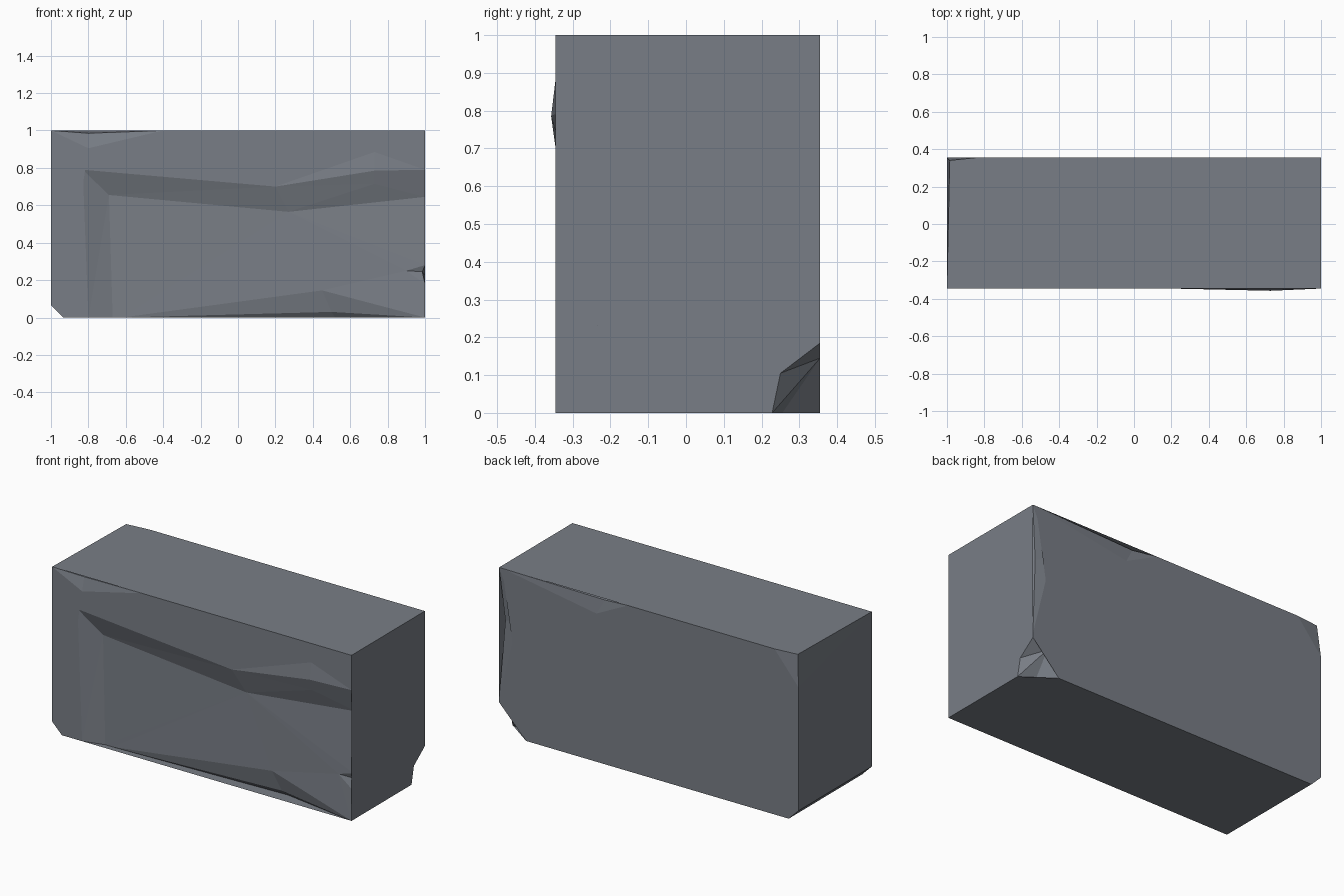
import bpy, bmesh

if "Cube" in bpy.data.objects:
    bpy.data.objects.remove(bpy.data.objects["Cube"])

F, K = -0.345, 0.355          # front and back planes
bm = bmesh.new()
cache = {}


def vert(p):
    key = tuple(round(c, 4) for c in p)
    if key not in cache:
        cache[key] = bm.verts.new(key)
    return cache[key]


def wall(*points):
    """One polygon through the points, repeated neighbours dropped."""
    loop = []
    for p in points:
        v = vert(p)
        if v not in loop:
            loop.append(v)
    bm.faces.new(loop)


def chip(a, m, b, p, q):
    """Broken edge from a to b: m is the worn edge, p and q lie on the two walls.
    Returns the outline left on each wall."""
    for tri in ((a, p, m), (p, b, m), (b, q, m), (q, a, m)):
        wall(*tri)
    return [a, p, b], [a, q, b]


# Block corners (lower left edge is bevelled)
FLT, FRT, BRT, BLT = (-1, F, 1), (1, F, 1), (1, K, 1), (-0.985, 0.34, 1)
FRB, FLL, FLB = (1, F, 0), (-1, F, 0.065), (-0.935, F, 0)
BLL, BLB = (-1, K, 0.065), (-0.935, K, 0)
BL_side, BL_top = (-1, K, 0.81), (-0.84, K, 1)

# Chips along the top edges
tf_top, tf_front = chip(FLT, (-0.8, -0.325, 0.985), (-0.4, F, 1), (-0.8, -0.25, 1), (-0.8, F, 0.905))
tr_top, tr_right = chip((1, -0.22, 1), (0.98, -0.155, 0.985), (1, -0.11, 1), (0.84, -0.12, 1), (1, -0.152, 0.85))
t1_top, t1_back = chip((0.98, K, 1), (0.3, 0.343, 0.985), (0.14, K, 1), (0.19, 0.2, 1), (0.35, K, 0.895))
t2_top, t2_back = chip((-0.34, K, 1), (-0.52, 0.34, 0.985), BL_top, (-0.52, 0.285, 1), (-0.53, K, 0.86))

# Chips along the upright edges
bl_left, bl_back = chip(BL_side, (-0.985, 0.343, 0.62), (-1, K, 0.1), (-1, 0.28, 0.65), (-0.89, K, 0.61))
br_right, br_back = chip(BRT, (0.97, 0.338, 0.68), (1, K, 0.21), (1, 0.257, 0.63), (0.875, K, 0.71))
fl_left, fl_front = chip((-1, F, 0.69), (-0.965, -0.315, 0.62), (-1, F, 0.55), (-1, -0.24, 0.59), (-0.96, F, 0.605))
fr_right, fr_front = chip((1, -0.326, 0.28), (0.985, -0.315, 0.245), (1, -0.333, 0.18), (1, -0.223, 0.225), (0.9, -0.326, 0.25))

# Chips along the bottom edges
bb_bottom, bb_back = chip((0.28, K, 0), (0.22, 0.325, 0.02), (0.17, K, 0), (0.375, 0.08, 0), (0.27, K, 0.5))
fb_bottom, fb_front = chip((-0.62, -0.31, 0), (0.5, -0.295, 0.03), FRB, (0.52, -0.27, 0), (0.45, -0.318, 0.145))

# Broken lower back right corner, a fan around one point
hub = (0.9, K, 0.145)
rim = [(1, K, 0.185), (1, 0.25, 0.105), (1, 0.228, 0), (0.9, 0.255, 0), (0.82, K, 0)]
for a, b in zip(rim, rim[1:]):
    wall(hub, a, b)

# Front ledge, its bulge and the sunken panel below
l1, l2, l3 = (-0.83, F, 0.79), (0.2, F, 0.70), (1, F, 0.79)
l4, l5, l6 = (1, -0.302, 0.645), (0.27, -0.305, 0.565), (-0.69, -0.302, 0.655)
l7, l8 = (-0.8, F, 0), (-0.67, -0.31, 0)
tip, brow, chin = (0.73, -0.357, 0.785), (0.73, F, 0.885), (0.73, -0.336, 0.715)
for a, b in ((brow, l3), (brow, l2), (chin, l3), (chin, l2)):
    wall(tip, a, b)
wall(l1, l2, l5, l6)
wall(l2, chin, l5)
wall(chin, l3, l4, l5)
wall(l1, l6, l8, l7)
wall(l6, l5, l4, *fr_front, FRB, *fb_front[::-1], l8)

# Main walls
wall(*tf_front, FRT, l3, brow, l2, l1, l7, FLB, FLL, *fl_front[::-1])
wall(*tf_top, FRT, *tr_top, BRT, *t1_top, *t2_top, BLT)
wall(FRB, *fr_right[::-1], l4, l3, FRT, *tr_right, *br_right, *rim[:3])
wall(BRT, *t1_back, *t2_back, *bl_back, BLL, BLB, *bb_back[::-1], rim[4], hub, rim[0], *br_back[::-1])
wall(FLB, l7, l8, *fb_bottom, FRB, *rim[2:], *bb_bottom, BLB)
wall(FLT, *fl_left, FLL, BLL, *bl_left[::-1])
wall(FLL, FLB, BLB, BLL)
wall(FLT, BLT, BL_side)
wall(BLT, BL_top, BL_side)

bmesh.ops.triangulate(bm, faces=bm.faces[:], ngon_method='EAR_CLIP')
bmesh.ops.recalc_face_normals(bm, faces=bm.faces[:])

mesh = bpy.data.meshes.new("stone_block")
bm.to_mesh(mesh)
bm.free()
stone = bpy.data.materials.new("slate grey stone")
stone.diffuse_color = (0.19, 0.207, 0.237, 1)
stone.use_nodes = True
stone.node_tree.nodes["Principled BSDF"].inputs["Base Color"].default_value = stone.diffuse_color
mesh.materials.append(stone)
bpy.context.collection.objects.link(bpy.data.objects.new("stone_block", mesh))
